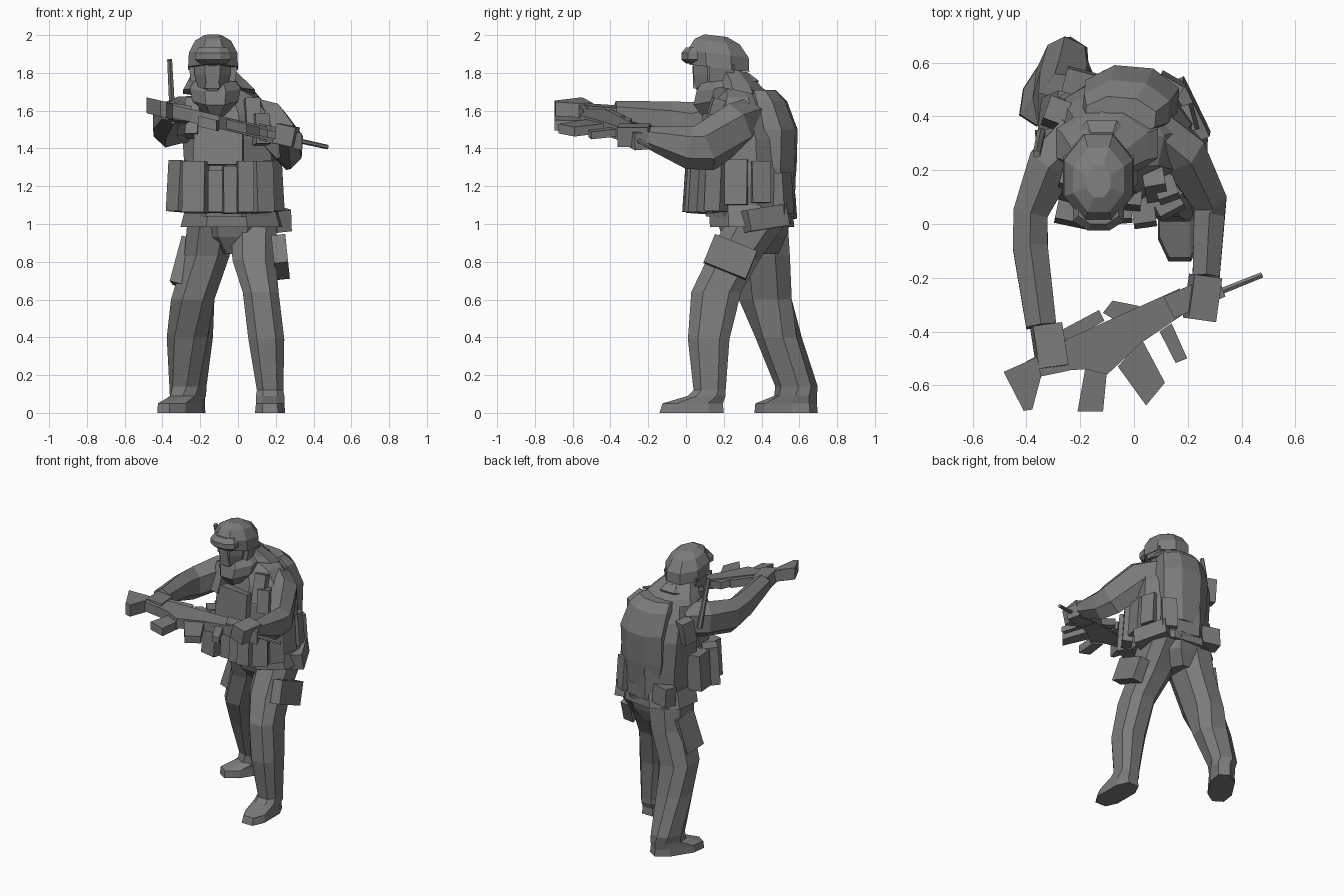
import bpy, bmesh, math
from mathutils import Vector, Matrix, Euler

GREY = bpy.data.materials.new("dark_grey")
GREY.diffuse_color = (.2, .2, .2, 1)


def make(name, rings):
    """Skin a stack of equal-length point rings, capped at both ends."""
    bm = bmesh.new()
    vs = [[bm.verts.new(p) for p in r] for r in rings]
    n = len(vs[0])
    for a, b in zip(vs, vs[1:]):
        for i in range(n):
            j = (i + 1) % n
            bm.faces.new((a[i], a[j], b[j], b[i]))
    bm.faces.new(vs[0][::-1])
    bm.faces.new(vs[-1])
    bmesh.ops.recalc_face_normals(bm, faces=bm.faces)
    me = bpy.data.meshes.new(name)
    bm.to_mesh(me)
    bm.free()
    me.materials.append(GREY)
    ob = bpy.data.objects.new(name, me)
    bpy.context.collection.objects.link(ob)
    return ob


def loft(name, secs, yaw=0, tilt=0, q=.414):
    """Eight-sided sections (cx, cy, z, half_x, half_y[, yaw]); q sets flat width."""
    rings = []
    corners = [(1, q), (q, 1), (-q, 1), (-1, q), (-1, -q), (-q, -1), (q, -1), (1, -q)]
    for s in secs:
        cx, cy, z, rx, ry = s[:5]
        rot = Matrix.Rotation(math.radians(s[5] if len(s) > 5 else yaw), 3, 'Z')
        ring = []
        for a, b in corners:
            p = rot @ Vector((rx * a, ry * b, 0))
            ring.append((cx + p.x, cy + p.y, z + tilt * p.y))
        rings.append(ring)
    return make(name, rings)


def tube(name, secs, n=6):
    """Path sections (x, y, z, half_side, half_up)."""
    pts = [Vector(s[:3]) for s in secs]
    rings = []
    for i, s in enumerate(secs):
        d = (pts[min(i + 1, len(pts) - 1)] - pts[max(i - 1, 0)]).normalized()
        ref = Vector((0, 0, 1)) if abs(d.z) < .9 else Vector((0, 1, 0))
        side = d.cross(ref).normalized()
        up = side.cross(d)
        rings.append([pts[i] + side * s[3] * math.cos(a) + up * s[4] * math.sin(a)
                      for a in (2 * math.pi * (j + .5) / n for j in range(n))])
    return make(name, rings)


def box(name, loc, size, rot=(0, 0, 0), taper=1.0):
    m = Euler([math.radians(a) for a in rot]).to_matrix()
    x, y, z = (v / 2 for v in size)
    rings = []
    for h, t in ((-z, 1), (z, taper)):
        rings.append([Vector(loc) + m @ Vector((a * x * t, b * y * t, h))
                      for a, b in ((-1, -1), (1, -1), (1, 1), (-1, 1))])
    return make(name, rings)


def slab(name, poly, half, dz=0):
    """Rifle piece: outline in plan, on a plane sloping down to the muzzle."""
    return make(name, [[(x, y, 1.515 - .235 * x + dz + s * half) for x, y in poly]
                       for s in (-1, 1)])


# Legs with boots
loft("front_leg", [(.17, .03, 0, .08, .17), (.17, .035, .05, .075, .16),
                   (.17, .11, .09, .075, .1), (.17, .125, .12, .07, .085),
                   (.15, .12, .39, .095, .11), (.12, .16, .64, .095, .132),
                   (.085, .25, .81, .115, .14), (.085, .36, .99, .12, .16)], q=.52)
loft("rear_leg", [(-.3, .53, 0, .08, .175, -33), (-.3, .53, .05, .078, .17, -33),
                  (-.265, .58, .09, .08, .11, -33), (-.265, .585, .14, .085, .105, -25),
                  (-.255, .49, .4, .112, .113, -15), (-.24, .42, .6, .115, .14),
                  (-.165, .4, .83, .12, .15), (-.14, .37, .99, .13, .17)], q=.48)
loft("pelvis", [(-.035, .37, .84, .06, .12), (-.03, .36, .93, .18, .17),
                (-.03, .36, 1.04, .22, .2)])

# Torso, jacket hem and vest
loft("jacket_hem", [(-.03, .35, .985, .265, .21), (-.03, .34, 1.1, .235, .21)], -8)
loft("torso", [(-.03, .34, 1.04, .23, .22), (-.03, .33, 1.25, .235, .235),
               (-.04, .33, 1.45, .24, .22), (-.05, .32, 1.58, .225, .18),
               (-.07, .31, 1.67, .175, .14), (-.11, .28, 1.73, .1, .11)], -12)
loft("back_plate", [(-.01, .475, 1.13, .14, .09), (-.01, .47, 1.3, .17, .11),
                    (-.01, .475, 1.5, .175, .11), (-.03, .43, 1.65, .16, .1),
                    (-.05, .4, 1.71, .13, .07)], -5)
box("chest_plate", (-.1, .12, 1.42), (.26, .1, .22), (-6, 0, -6))
for x, yaw in ((-.235, -15), (.075, 10)):
    box("shoulder_strap", (x, .16, 1.56), (.08, .1, .2), (-18, 0, yaw))
box("chest_pouch", (.12, .13, 1.5), (.08, .08, .16), (-8, 0, 20))

# Neck wrap and flared neck guard
loft("scarf", [(-.12, .17, 1.58, .05, .08), (-.12, .2, 1.66, .12, .16),
               (-.12, .22, 1.73, .135, .165), (-.12, .21, 1.77, .1, .13)], tilt=.18)
loft("neck_guard", [(-.1, .3, 1.7, .19, .13), (-.11, .29, 1.74, .16, .12),
                    (-.13, .24, 1.82, .1, .09)], tilt=-.2)

# Head, helmet, goggles
loft("head", [(-.135, .15, 1.66, .04, .07), (-.135, .16, 1.72, .075, .11),
              (-.135, .165, 1.79, .095, .125), (-.135, .17, 1.9, .1, .13)])
box("mask_nose", (-.135, .055, 1.78), (.08, .05, .12), (8, 0, 0), .5)
loft("helmet", [(-.132, .175, 1.825, .132, .16), (-.132, .17, 1.9, .128, .162),
                (-.132, .165, 1.965, .095, .12), (-.132, .158, 1.997, .045, .06)], tilt=-.12)
for s in (-1, 1):
    box("helmet_ear_cover", (-.132 + s * .106, .19, 1.8), (.035, .13, .09), (0, s * 8, 0))
loft("goggles", [(-.132, .05, 1.85, .07, .05), (-.132, .035, 1.87, .095, .06),
                 (-.132, .035, 1.905, .095, .06), (-.132, .05, 1.935, .075, .05)])

# Belt pouches round the waist: x, y, z, width, depth, height, yaw
pouches = [(-.225, .06, 1.195, .12, .12, .27, -12), (-.305, .15, 1.2, .1, .1, .27, -50),
           (-.12, .07, 1.17, .075, .09, .22, 0), (-.045, .06, 1.18, .07, .1, .25, 5),
           (.035, .05, 1.195, .085, .11, .27, 8), (.12, .09, 1.195, .1, .11, .27, 28),
           (.17, .17, 1.2, .1, .1, .27, 55), (.185, .27, 1.22, .12, .08, .24, 80),
           (.185, .39, 1.22, .1, .08, .22, 105), (-.305, .29, 1.21, .13, .1, .25, -85),
           (.13, .51, 1.16, .1, .07, .22, 150), (-.18, .52, 1.09, .16, .09, .13, 165)]
for x, y, z, w, d, h, yaw in pouches:
    box("waist_pouch", (x, y, z), (w, d, h), (-4, 0, yaw))
box("hip_pouch", (.195, .42, 1.03), (.085, .23, .115), (8, -6, 25))
box("holster", (.225, .235, .825), (.075, .24, .16), (-22, -6, 0))
box("thigh_pouch", (-.29, .4, .8), (.065, .16, .25), (-8, 14, -8))

# Radio and aerial
box("radio", (-.29, .41, 1.53), (.08, .09, .16), (-10, 0, -20))
tube("radio_aerial", [(-.345, .34, 1.54, .018, .018), (-.362, .26, 1.87, .015, .015)])

# Arms and hands
tube("right_arm", [(-.2, .32, 1.56, .11, .12), (-.31, .22, 1.55, .1, .125),
                   (-.385, .04, 1.525, .075, .12), (-.385, -.09, 1.55, .075, .1),
                   (-.345, -.38, 1.59, .065, .062)])
tube("left_arm", [(.07, .34, 1.56, .1, .11), (.175, .27, 1.52, .1, .13),
                  (.275, .1, 1.405, .075, .13), (.28, .02, 1.405, .066, .115),
                  (.268, -.2, 1.46, .058, .058)])
box("right_hand", (-.315, -.455, 1.585), (.11, .16, .085), (-4, 8, 8))
box("left_hand", (.255, -.275, 1.47), (.105, .165, .105), (0, 12, -8))

# Rifle held on its side
slab("stock", [(-.485, -.55), (-.36, -.495), (-.345, -.565),
               (-.378, -.69), (-.41, -.695)], .042)
slab("stock_tube", [(-.4, -.51), (-.25, -.44), (-.24, -.545), (-.36, -.57)], .034)
slab("receiver", [(-.255, -.43), (.17, -.24), (.2, -.325), (.03, -.44),
                  (-.1, -.56), (-.18, -.54), (-.255, -.545)], .035)
slab("pistol_grip", [(-.18, -.53), (-.21, -.697), (-.115, -.697), (-.1, -.54)], .028, -.02)
slab("magazine", [(-.06, -.53), (.045, -.675), (.115, -.59), (.03, -.43)], .025)
slab("foregrip", [(.095, -.4), (.155, -.517), (.198, -.5), (.14, -.37)], .02)
slab("handguard", [(.11, -.27), (.31, -.185), (.34, -.27), (.15, -.35)], .045)
slab("sight_rail", [(-.28, -.4), (-.13, -.32), (-.11, -.36), (-.255, -.44)], .028)
slab("sight", [(-.115, -.33), (-.08, -.285), (.02, -.305), (-.05, -.37)], .025)
tube("barrel", [(.2, -.3, 1.468, .014, .014), (.475, -.19, 1.407, .012, .012)])
